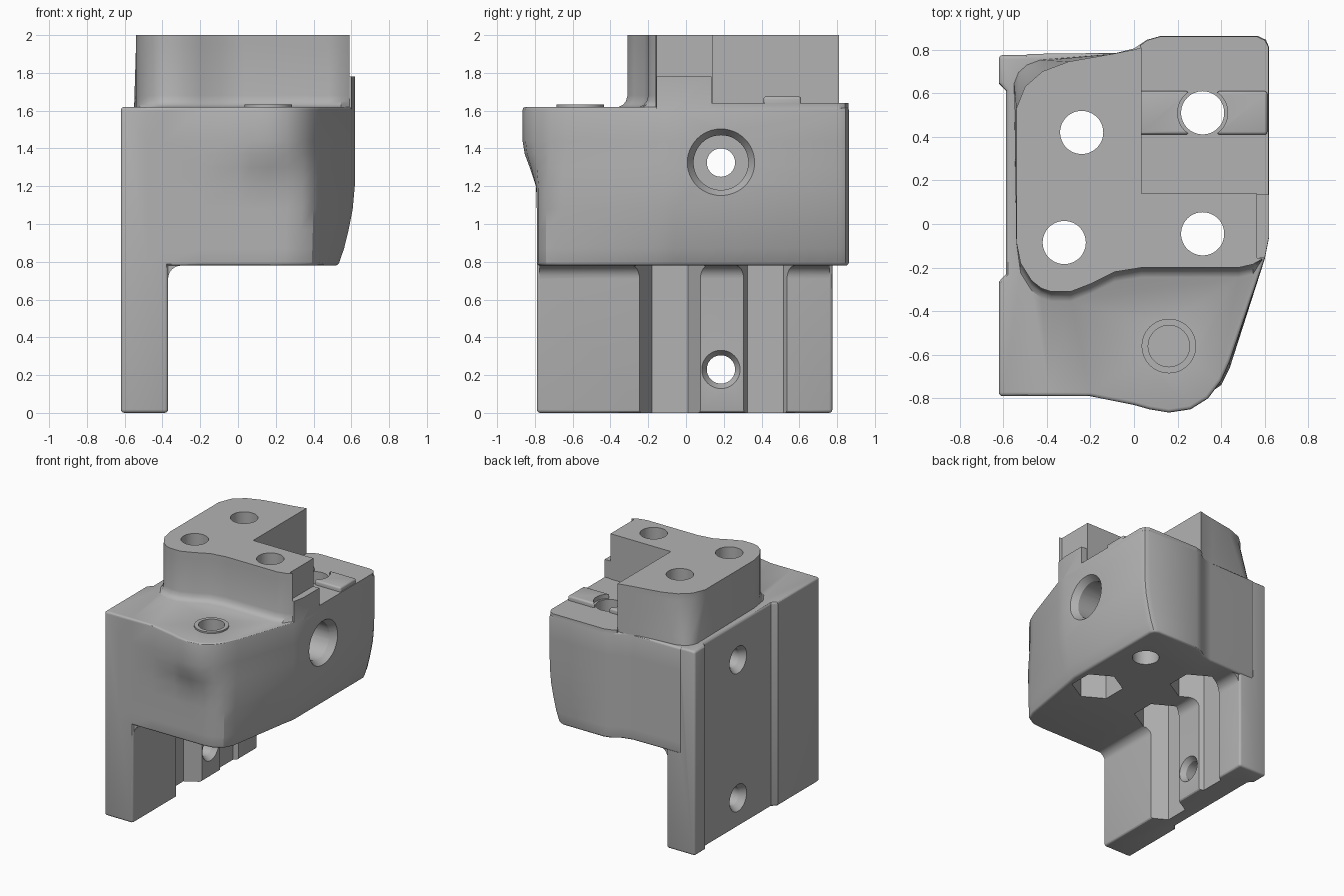
import bpy, bmesh, math
from mathutils import Vector

if "Cube" in bpy.data.objects:
    bpy.data.objects.remove(bpy.data.objects["Cube"], do_unlink=True)

grey = bpy.data.materials.new("plain grey")
grey.use_nodes = True
grey.diffuse_color = (0.45, 0.45, 0.45, 1)
grey.node_tree.nodes["Principled BSDF"].inputs["Base Color"].default_value = (0.45, 0.45, 0.45, 1)


def activate(ob):
    bpy.ops.object.select_all(action='DESELECT')
    ob.select_set(True)
    bpy.context.view_layer.objects.active = ob


def loft(name, rings, bevel=0):
    """Skin a stack of matching closed rings and cap both ends."""
    bm = bmesh.new()
    rows = [[bm.verts.new(p) for p in ring] for ring in rings]
    n = len(rows[0])
    for a, b in zip(rows, rows[1:]):
        for i in range(n):
            j = (i + 1) % n
            bm.faces.new((a[i], a[j], b[j], b[i]))
    bm.faces.new(rows[0][::-1])
    bm.faces.new(rows[-1])
    bmesh.ops.recalc_face_normals(bm, faces=bm.faces)
    mesh = bpy.data.meshes.new(name)
    bm.to_mesh(mesh)
    bm.free()
    mesh.materials.append(grey)
    ob = bpy.data.objects.new(name, mesh)
    bpy.context.collection.objects.link(ob)
    if bevel:
        mod = ob.modifiers.new("round", 'BEVEL')
        mod.width, mod.segments = bevel, 3
        mod.limit_method, mod.angle_limit = 'ANGLE', math.radians(50)
        activate(ob)
        bpy.ops.object.modifier_apply(modifier=mod.name)
    return ob


def prism(name, outline, z0, z1, bevel=0):
    return loft(name, [[(x, y, z) for x, y in outline] for z in (z0, z1)], bevel)


def box(name, x0, x1, y0, y1, z0, z1, bevel=0):
    return prism(name, [(x0, y0), (x1, y0), (x1, y1), (x0, y1)], z0, z1, bevel)


def rod(name, start, end, r0, r1=None, sides=48):
    """Round or many-sided bar, optionally tapered, along any axis."""
    start, end = Vector(start), Vector(end)
    turn = Vector((0, 0, 1)).rotation_difference(end - start)
    rings = []
    for centre, r in ((start, r0), (end, r0 if r1 is None else r1)):
        angles = [math.pi / 2 + math.tau * i / sides for i in range(sides)]
        rings.append([centre + turn @ Vector((r * math.cos(a), r * math.sin(a), 0)) for a in angles])
    return loft(name, rings)


def combine(body, other, operation):
    mod = body.modifiers.new("join", 'BOOLEAN')
    mod.operation, mod.solver, mod.object = operation, 'EXACT', other
    activate(body)
    bpy.ops.object.modifier_apply(modifier=mod.name)
    bpy.data.objects.remove(other, do_unlink=True)


# Upright mounting plate with a shallow channel down its outer face
plate_outline = [(-.62, -.79), (-.37, -.79), (-.37, .775), (-.62, .775),
                 (-.62, .645), (-.587, .61), (-.587, -.23), (-.62, -.265)]
body = prism("mounting_bracket", plate_outline, 0, 1.62, .018)

# Main block: bulging front at the top, side tucking in towards the bottom
upper = [(-.5, -.79), (-.2, -.79), (0, -.83), (.07, -.85), (.16, -.865), (.26, -.85),
         (.34, -.8), (.4, -.72), (.44, -.63), (.6, -.16), (.62, -.06), (.62, .81),
         (.605, .845), (.57, .862), (.12, .862), (.06, .845), (0, .805), (-.08, .785), (-.5, .78)]
lower = [(-.5, -.79), (-.2, -.79), (0, -.79), (.07, -.79), (.16, -.79), (.24, -.79),
         (.32, -.78), (.39, -.74), (.43, -.66), (.51, -.16), (.53, -.06), (.53, .81),
         (.515, .845), (.48, .862)] + upper[14:]
levels = [(.78, 0, 0), (.87, .35, 0), (.97, .62, 0), (1.08, .86, 0), (1.2, .98, .05),
          (1.3, 1, .5), (1.37, 1, .85), (1.44, 1, 1), (1.62, 1, 1)]
block = loft("main_block", [[(a + (c - a) * side, b + (d - b) * front, z)
                             for (a, b), (c, d) in zip(lower, upper)]
                            for z, side, front in levels], .016)

# Inner fillet where the block meets the plate
arc = [(-.3 - .07 * math.sin(t), .71 + .07 * math.cos(t))
       for t in (math.pi / 2 * i / 6 for i in range(7))]
section = [(-.45, .71), (-.45, .82), (-.3, .82)] + arc
fillet = loft("inner_fillet", [[(x, y, z) for x, z in section] for y in (-.775, .76)])

# Raised tower with a flared foot and a blended rear corner
tower_outline = [(-.54, -.08), (-.52, -.18), (-.47, -.26), (-.425, -.295), (-.38, -.31),
                 (-.29, -.31), (-.2, -.275), (-.09, -.22), (.035, -.2), (.48, -.2),
                 (.545, -.185), (.59, -.16), (.565, -.155), (.565, .14), (.035, .14),
                 (.035, .81), (0, .8), (-.1, .78), (-.3, .745), (-.42, .7), (-.5, .63), (-.54, .53)]


def tower_ring(z, flare):
    blend = max(0, (1.95 - z) / .33) * .5
    ring = []
    for x, y in tower_outline:
        if x < -.25 and y > .5:
            x, y = x + (-.56 - x) * blend, y + (.76 - y) * blend
        elif y < -.17:
            y -= flare
        ring.append((x, y, z))
    return ring


tower = loft("tower", [tower_ring(z, f) for z, f in
                       ((1.58, .05), (1.62, .045), (1.632, .022), (1.65, .008), (1.68, 0), (1.95, 0), (2, 0))])

# Side step, rear shelf, clamp pads and the raised ring
step = prism("side_step", [(.5, -.155), (.6, -.155), (.619, -.06), (.619, .135), (.5, .135)], 1.55, 1.78)
shelf = prism("rear_shelf", [(.03, .1), (.618, .1), (.618, .81), (.6, .843), (.565, .86),
                             (.12, .86), (.06, .843), (.03, .82)], 1.55, 1.64)
pads = [box("clamp_pad", x0, x1, .41, .61, 1.6, 1.675, .014) for x0, x1 in ((.02, .25), (.38, .612))]
ring = rod("raised_ring", (.16, -.56, 1.58), (.16, -.56, 1.632), .125)
for part in [block, fillet, tower, step, shelf, *pads, ring]:
    combine(body, part, 'UNION')

# Vertical bolt holes, hexagonal nut pockets and their runs down the plate
cutters = []
for x, y, nut in ((-.24, .42, True), (-.32, -.085, True), (.315, -.045, True), (.315, .51, False)):
    cutters.append(rod("bolt_hole", (x, y, -.1), (x, y, 2.1), .099))
    if nut:
        cutters.append(rod("nut_pocket", (x, y, -.1), (x, y, 1.1), .19, sides=6))
    else:
        cutters.append(rod("pad_relief", (x, y, 1.641), (x, y, 1.8), .115))
cutters.append(rod("blind_hole", (.16, -.56, 1.1), (.16, -.56, 1.8), .095))

# Cross holes with countersinks at both ends
for z in (.23, 1.325):
    cutters.append(rod("cross_hole", (-.8, .185, z), (.8, .185, z), .075))
    cutters.append(rod("outer_sink", (-.6, .185, z), (-.54, .185, z), .115, .075))
cutters.append(rod("inner_sink", (-.36, .185, .23), (-.41, .185, .23), .108, .075))
cutters.append(rod("head_bore", (.8, .185, 1.325), (-.35, .185, 1.325), .145))
cutters.append(rod("head_sink", (.63, .185, 1.325), (.57, .185, 1.325), .185, .145))
for cutter in cutters:
    combine(body, cutter, 'DIFFERENCE')

activate(body)
bpy.ops.object.shade_smooth_by_angle(angle=math.radians(30))
